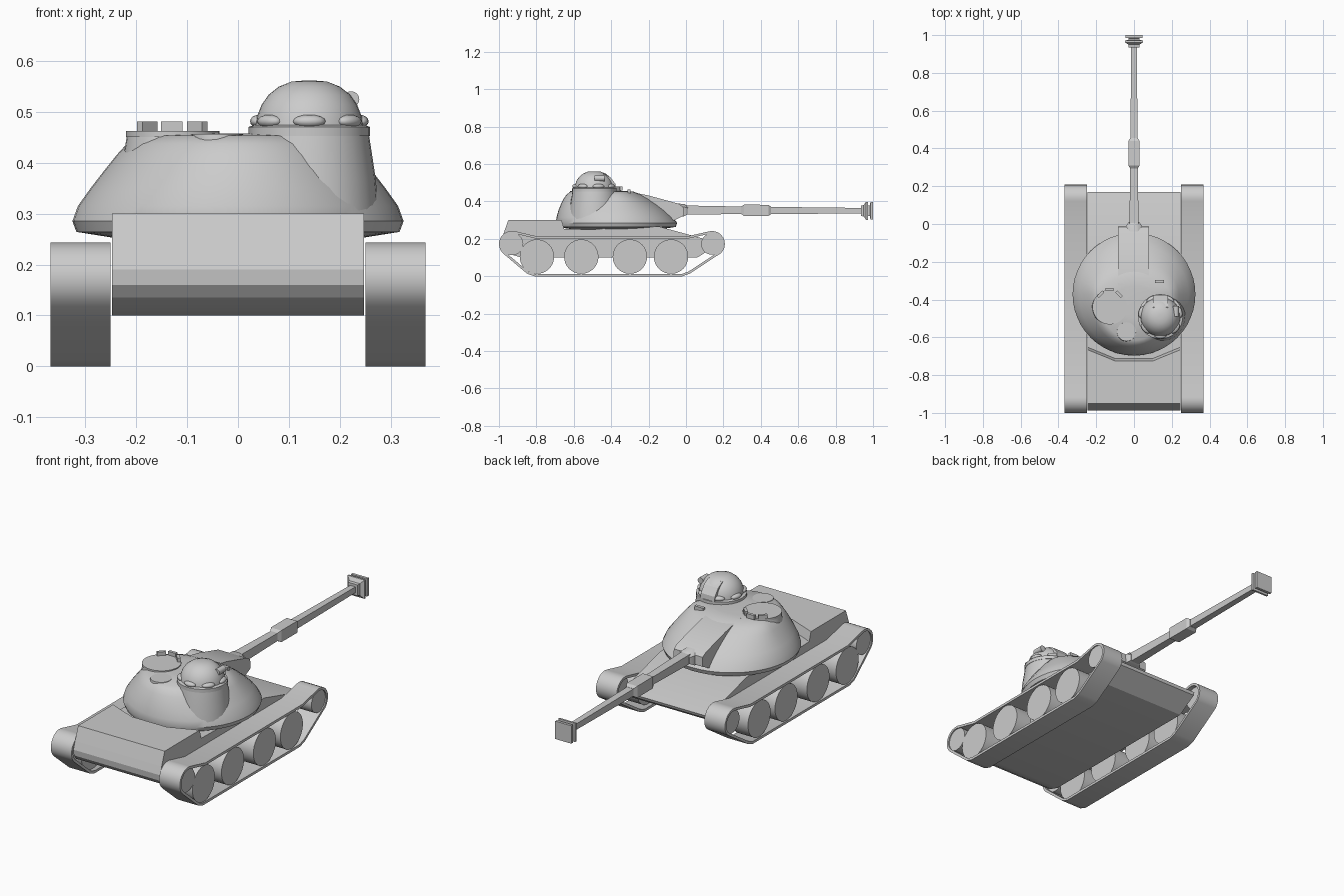
import bpy, bmesh
from math import sin, cos, pi, radians
from mathutils import Matrix, Vector

if "Cube" in bpy.data.objects:
    bpy.data.objects.remove(bpy.data.objects["Cube"])


def finish(name, bm, smooth=35):
    bmesh.ops.recalc_face_normals(bm, faces=bm.faces)
    me = bpy.data.meshes.new(name)
    bm.to_mesh(me)
    bm.free()
    ob = bpy.data.objects.new(name, me)
    bpy.context.collection.objects.link(ob)
    for p in me.polygons:
        p.use_smooth = True
    me.set_sharp_from_angle(angle=radians(smooth))
    return ob


def loft(name, rings, smooth=35, cap=True, closed=False):
    """Skin equal-length rings of 3D points."""
    bm = bmesh.new()
    vs = [[bm.verts.new(p) for p in r] for r in rings]
    n = len(vs[0])
    pairs = list(zip(vs, vs[1:])) + ([(vs[-1], vs[0])] if closed else [])
    for a, b in pairs:
        for i in range(n):
            j = (i + 1) % n
            bm.faces.new((a[i], a[j], b[j], b[i]))
    if cap and not closed:
        bm.faces.new(vs[0])
        bm.faces.new(vs[-1])
    return finish(name, bm, smooth)


def side_prism(name, pts, x0, x1):
    return loft(name, [[(x, y, z) for y, z in pts] for x in (x0, x1)], 20)


def lathe(name, x, y, prof, n=32):
    return loft(name, [[(x + r * cos(2 * pi * i / n), y + r * sin(2 * pi * i / n), z)
                        for i in range(n)] for r, z in prof])


def box(name, c, s, rot=0):
    bm = bmesh.new()
    bmesh.ops.create_cube(bm, size=1, matrix=Matrix.Translation(c) @ Matrix.Rotation(rot, 4, 'Z')
                          @ Matrix.Diagonal((*s, 1)))
    return finish(name, bm)


def arc(cy, cz, r, a0, a1, n):
    return [(cy + r * cos(radians(a0 + (a1 - a0) * i / n)),
             cz + r * sin(radians(a0 + (a1 - a0) * i / n))) for i in range(n + 1)]


# Hull with sloped nose and rounded tail
side_prism("hull", [(-.95, .26), (-.975, .23), (-.988, .19), (-.985, .16), (-.965, .135), (-.93, .115),
                    (-.88, .1), (.06, .1), (.165, .165), (.17, .18), (-.14, .265), (-.3, .265),
                    (-.5, .25)], -.247, .247)

# Raised engine deck with chamfered front edge
deck = [(-.247, -.95), (.247, -.95), (.247, -.665), (.1, -.725), (-.1, -.725), (-.247, -.665)]
loft("engine_deck", [[(x, y - (.025 if y < -.9 else -.02), .23) for x, y in deck],
                     [(x, y, .30) for x, y in deck]], 15)

# Track bands and wheels, both sides
outer = ([(-.81, 0), (-.02, 0), (.02, .014)] + arc(.139, .173, .069, -45, 105, 10)
         + [(0, .212), (-.79, .212)] + arc(-.93, .173, .07, 80, 232, 10) + [(-.85, .014)])
inner = []
for i, p in enumerate(outer):
    a, b = Vector(outer[i - 1]), Vector(outer[(i + 1) % len(outer)])
    d = (b - a).normalized()
    inner.append((p[0] - d.y * .013, p[1] + d.x * .013))
wheels = [(-.797, .105, .092), (-.56, .105, .092), (-.30, .105, .092), (-.08, .105, .092),
          (-.93, .173, .06), (.139, .173, .058)]
for s, side in ((-1, "left"), (1, "right")):
    xa, xb = s * .25, s * .368
    loft("track_" + side, [[(xa, *p) for p in outer], [(xb, *p) for p in outer],
                           [(xb, *p) for p in inner], [(xa, *p) for p in inner]], closed=True)
    for k, (y, z, r) in enumerate(wheels):
        ring = arc(y, z, r, 0, 360 - 360 / 32, 31)
        loft(f"wheel_{side}_{k}", [[(s * x, *p) for p in ring] for x in (.272, .362)])

# Cast turret: rings of half width, front reach, rear reach, height
rings = []
for rx, rf, rb, z in [(.21, .21, .21, .247), (.317, .317, .317, .264), (.325, .325, .325, .285),
                      (.314, .302, .32, .315), (.289, .265, .311, .35), (.262, .22, .297, .385),
                      (.238, .175, .282, .415), (.218, .135, .267, .437), (.19, .09, .245, .453),
                      (.09, .04, .12, .457)]:
    rings.append([(rx * cos(t), -.372 + (rf if sin(t) > 0 else rb) * sin(t), z)
                  for t in [2 * pi * i / 48 for i in range(48)]])
loft("turret", rings)

# Sloped gun housing on the turret front
housing = [(-.5, .456), (-.32, .456), (-.2, .432), (-.04, .388), (-.015, .372), (-.012, .325),
           (-.06, .30), (-.16, .26), (-.5, .26)]
side_prism("gun_housing", housing, -.085, .08)
loft("mantlet", [[(w * x, y, .354 + h * z) for x, z in ((-1, -1), (1, -1), (1, .5), (.5, 1), (-.5, 1), (-1, .5))]
                 for y, w, h in ((-.09, .042, .036), (-.01, .042, .033), (.01, .028, .022))])

# Square-section gun: barrel, sleeve and muzzle brake
def square_tube(name, stations):
    return loft(name, [[(r * x, y, .354 - .004 * y + r * z) for x, z in ((-1, -1), (1, -1), (1, 1), (-1, 1))]
                       for y, r in stations], 20)

square_tube("barrel", [(-.05, .025), (.3, .02), (.95, .015)])
square_tube("barrel_sleeve", [(.295, .02), (.31, .03), (.44, .03), (.455, .02)])
square_tube("muzzle_brake", [(.935, .028), (.95, .03), (.962, .048), (.972, .048), (.974, .028),
                             (.983, .028), (.986, .046), (1.0, .046)])

# Commander's cupola
CX, CY = .14, -.49
lathe("cupola_column", CX, CY, [(.138, .28), (.13, .37), (.117, .455)])
lathe("cupola_collar", CX, CY, [(.119, .452), (.119, .47), (.108, .474)])
lathe("cupola_dome", CX, CY, [(.106, .468), (.103, .49), (.094, .513), (.08, .533), (.06, .549),
                              (.035, .559), (.01, .561)])
for k in range(7):
    t = pi / 2 + (k + .5) * 2 * pi / 7
    bm = bmesh.new()
    bmesh.ops.create_uvsphere(bm, u_segments=16, v_segments=8, radius=1,
                              matrix=Matrix.Translation((CX + .1 * cos(t), CY + .1 * sin(t), .481))
                              @ Matrix.Rotation(t, 4, 'Z') @ Matrix.Diagonal((.018, .032, .013, 1)))
    finish(f"vision_block_{k}", bm, 60)
side_prism("cupola_gun_slot", [(-.47, .54), (-.44, .55), (-.405, .53), (-.378, .495), (-.375, .47),
                               (-.47, .47)], .10, .18)
loft("cupola_sight", [[(.222 + .016 * cos(i * pi / 8), y, .524 + .016 * sin(i * pi / 8))
                       for i in range(16)] for y in (-.49, -.435)])

# Loader's hatch, roof vent and periscopes
lathe("hatch_column", -.13, -.44, [(.1, .38), (.088, .453)])
lathe("hatch", -.128, -.44, [(.092, .45), (.092, .462)])
lathe("roof_vent", -.04, -.57, [(.056, .41), (.05, .456)], 24)
for k, (x, y, z, a) in enumerate([(-.178, -.372, .47, .8), (-.13, -.346, .47, 0),
                                  (-.08, -.372, .47, -.8), (.135, -.305, .44, 0)]):
    box(f"periscope_{k}", (x, y, z), (.042, .015, .022) if k < 3 else (.05, .016, .05), a)
